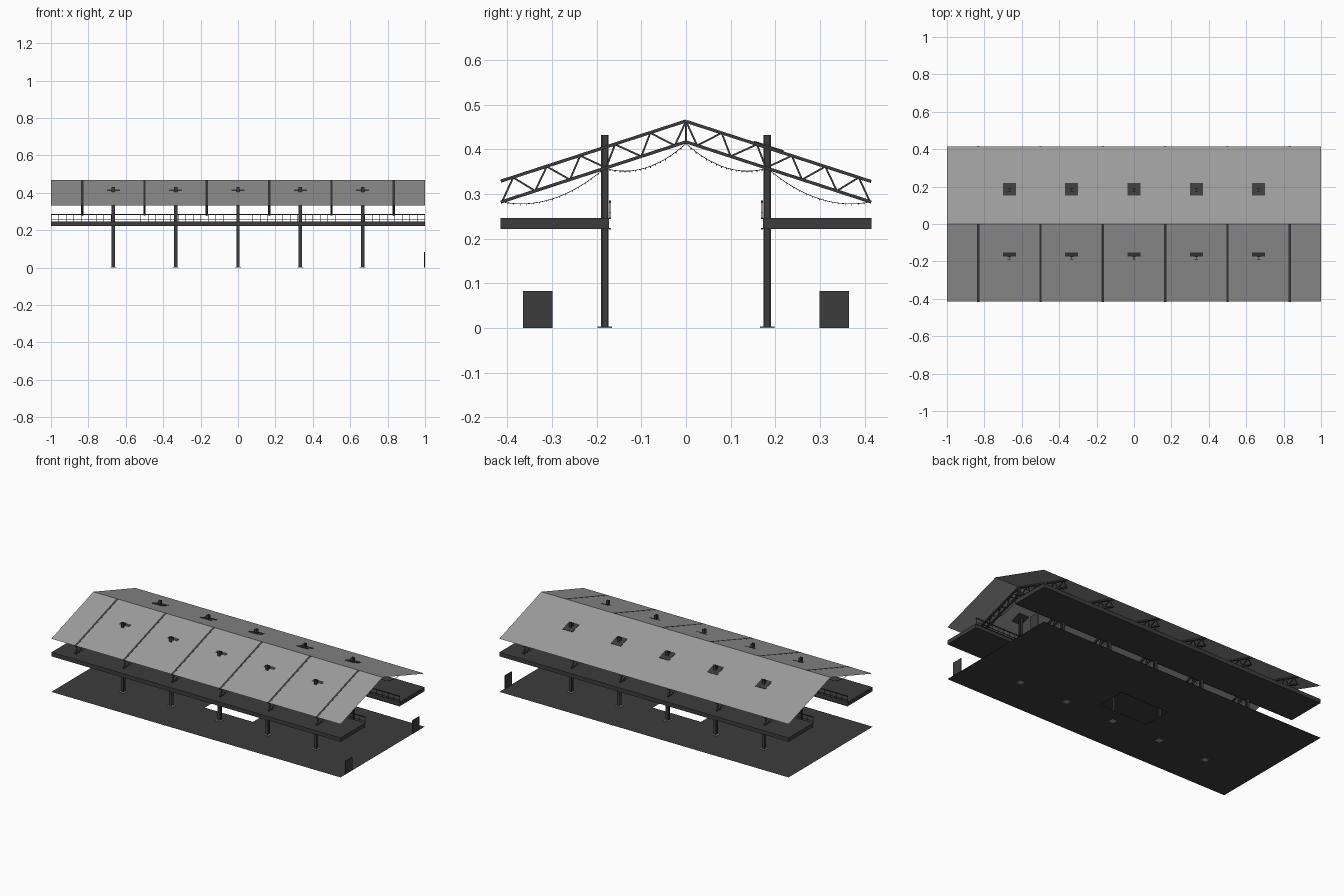
import bpy, bmesh, math
from mathutils import Vector, Matrix

if "Cube" in bpy.data.objects:
    bpy.data.objects.remove(bpy.data.objects["Cube"])


def mat(name, c):
    m = bpy.data.materials.new(name)
    m.diffuse_color = (c, c, c, 1)
    m.use_nodes = True
    m.node_tree.nodes["Principled BSDF"].inputs["Base Color"].default_value = m.diffuse_color
    return m


DARK = mat("dark_grey", 0.046)
GREY = mat("roof_grey", 0.34)


def finish(bm, name, m):
    me = bpy.data.meshes.new(name)
    bm.to_mesh(me)
    bm.free()
    ob = bpy.data.objects.new(name, me)
    me.materials.append(m)
    bpy.context.collection.objects.link(ob)
    return ob


def box(bm, x0, x1, y0, y1, z0, z1, rot=0.0):
    mx = (Matrix.Translation(((x0 + x1) / 2, (y0 + y1) / 2, (z0 + z1) / 2))
          @ Matrix.Rotation(rot, 4, 'X')
          @ Matrix.Diagonal((x1 - x0, y1 - y0, z1 - z0, 1)))
    bmesh.ops.create_cube(bm, size=1, matrix=mx)


def beam(bm, x, a, b, w, h):
    # bar in the plane of constant x, from (y, z) a to b
    a, b = Vector(a), Vector(b)
    d, c = b - a, (a + b) / 2
    mx = (Matrix.Translation((x, c.x, c.y))
          @ Matrix.Rotation(math.atan2(d.y, d.x), 4, 'X')
          @ Matrix.Diagonal((w, d.length, h, 1)))
    bmesh.ops.create_cube(bm, size=1, matrix=mx)


L, W, K = 1.0, 0.415, 0.325
TRUSS_X = [-5 / 6 + i / 3 for i in range(6)]
COL_X = [-2 / 3 + i / 3 for i in range(5)]
SIDES = (-1, 1)
roof_z = lambda y: 0.467 - K * abs(y)
top_z = lambda y: 0.463 - K * abs(y)
low_z = lambda y: 0.417 - K * abs(y)

# roof: one folded sheet
bm = bmesh.new()
rows = [[bm.verts.new((x, y, roof_z(y))) for x in (-L, L)] for y in (-W, 0, W)]
for r, s in zip(rows, rows[1:]):
    bm.faces.new((r[0], r[1], s[1], s[0]))
finish(bm, "roof", GREY)

# ground floor with a rectangular opening in the middle
bm = bmesh.new()
grid = [[bm.verts.new((x, y, 0)) for x in (-L, -0.166, 0.166, L)]
        for y in (-W, -0.09, 0.09, W)]
for j in range(3):
    for i in range(3):
        if (i, j) != (1, 1):
            bm.faces.new((grid[j][i], grid[j][i + 1], grid[j + 1][i + 1], grid[j + 1][i]))
finish(bm, "ground_floor", DARK)

# upper gallery slabs
bm = bmesh.new()
for s in SIDES:
    y = sorted((s * 0.172, s * W))
    box(bm, -L, L, *y, 0.222, 0.247)
finish(bm, "gallery_slabs", DARK)

# gallery railings along the inner edges
bm = bmesh.new()
for s in SIDES:
    yc = s * 0.1705
    for z, t in ((0.2225, 0.003), (0.246, 0.003), (0.258, 0.0015), (0.283, 0.006)):
        box(bm, -L, L, yc - 0.002, yc + 0.002, z - t / 2, z + t / 2)
    for i in range(51):
        x = -0.998 + i * 1.996 / 50
        box(bm, x - 0.001, x + 0.001, yc - 0.001, yc + 0.001, 0.245, 0.283)
finish(bm, "gallery_railings", DARK)

# columns: H sections that pass through the roof
bm = bmesh.new()
for x in COL_X:
    for s in SIDES:
        yc = s * 0.182
        for f in SIDES:
            y = yc + f * 0.0068
            box(bm, x - 0.009, x + 0.009, y - 0.002, y + 0.002, 0, 0.432)
        box(bm, x - 0.002, x + 0.002, yc - 0.006, yc + 0.006, 0, 0.432)
finish(bm, "columns", DARK)

# column base plates
bm = bmesh.new()
for x in COL_X:
    for s in SIDES:
        yc = s * 0.182
        z0 = -0.0005 if s < 0 else 0.0002
        box(bm, x - 0.016, x + 0.016, yc - 0.016, yc + 0.016, z0, 0.003)
finish(bm, "base_plates", GREY)

# square collars where the columns meet the roof
bm = bmesh.new()
tilt = math.atan(K)
for x in COL_X:
    zr = roof_z(0.185)
    box(bm, x - 0.035, x + 0.035, 0.15, 0.22, zr - 0.002, zr + 0.002, -tilt)
    box(bm, x - 0.035, x + 0.035, -0.22, -0.15, zr - 0.0045, zr - 0.0005, tilt + 0.03)
finish(bm, "roof_collars", DARK)

# roof trusses
low = [0.025, 0.10, 0.179, 0.26, 0.338, 0.412]
top = [0.0, 0.08, 0.159, 0.237, 0.312, 0.387]
bm = bmesh.new()
for x in TRUSS_X:
    for s in SIDES:
        lift = 0.0008 if s < 0 else 0
        beam(bm, x, (0, top_z(0) + lift), (s * W, top_z(W) + lift), 0.013, 0.007)
        beam(bm, x, (0, low_z(0)), (s * W, low_z(W)), 0.013, 0.007)
        nodes = [p for t, l in zip(top, low) for p in ((s * t, top_z(t)), (s * l, low_z(l)))]
        for a, b in zip(nodes, nodes[1:]):
            beam(bm, x, a, b, 0.006, 0.004)
    beam(bm, x, (0, low_z(0)), (0, top_z(0)), 0.006, 0.004)
finish(bm, "roof_trusses", DARK)

# hanging light strings below the trusses
bm = bmesh.new()
spans = (((0, 0.413), (0.182, 0.358), 0.027), ((0.182, 0.358), (W, 0.283), 0.031))
for x in TRUSS_X:
    for s in SIDES:
        for (ya, za), (yb, zb), sag in spans:
            n = 16
            pts = []
            for i in range(n + 1):
                t = i / n
                pts.append((s * (ya + (yb - ya) * t),
                            za + (zb - za) * t - 4 * sag * t * (1 - t)))
            for a, b in zip(pts, pts[1:]):
                beam(bm, x, a, b, 0.0015, 0.0015)
            for y, z in pts[1:-1]:
                box(bm, x - 0.001, x + 0.001, y - 0.001, y + 0.001, z - 0.0035, z)
finish(bm, "light_strings", DARK)

# doors at the right-hand end
bm = bmesh.new()
for s in SIDES:
    y = sorted((s * 0.299, s * 0.365))
    box(bm, 0.995, 1.0, *y, 0, 0.083)
finish(bm, "end_doors", DARK)
